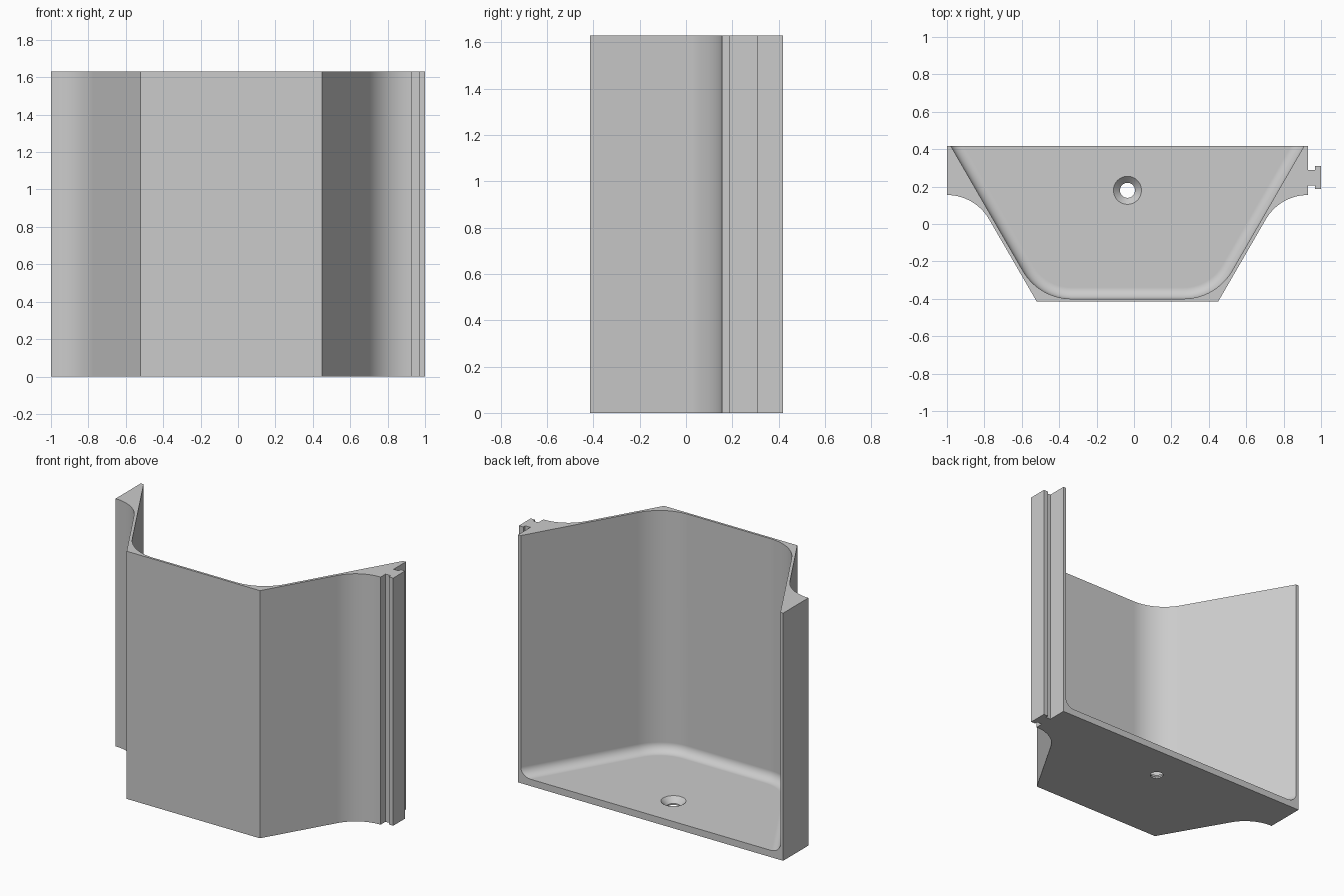
import bpy
import bmesh
from math import radians, sin, cos, tan, pi

if "Cube" in bpy.data.objects:
    bpy.data.objects.remove(bpy.data.objects["Cube"])

HEIGHT, BACK, FRONT = 1.63, 0.418, -0.415
MID = -0.035                    # symmetry line of the tray
FLOOR, FILLET = 0.045, 0.06
SLOPE = tan(radians(60))        # side walls lean out at 60 degrees

grey = bpy.data.materials.new("light grey")
grey.use_nodes = True
colour = (0.6, 0.6, 0.6, 1)
grey.diffuse_color = colour
grey.node_tree.nodes["Principled BSDF"].inputs["Base Color"].default_value = colour


def arc(cx, cy, r, start, end, steps=14):
    angles = [radians(start + (end - start) * i / steps) for i in range(steps + 1)]
    return [(cx + r * cos(a), cy + r * sin(a)) for a in angles]


def mirrored(half):
    """Close a right-hand half profile about the symmetry line."""
    right = [(MID + x, y) for x, y in half]
    left = [(MID - x, y) for x, y in reversed(half)]
    return right + left


def loft(name, rings):
    """Solid through a stack of (profile, z) rings."""
    bm = bmesh.new()
    loops = [[bm.verts.new((x, y, z)) for x, y in pts] for pts, z in rings]
    n = len(loops[0])
    for low, high in zip(loops, loops[1:]):
        for i in range(n):
            j = (i + 1) % n
            bm.faces.new((low[i], low[j], high[j], high[i]))
    bm.faces.new(loops[0][::-1])
    bm.faces.new(loops[-1])
    bmesh.ops.recalc_face_normals(bm, faces=bm.faces[:])
    mesh = bpy.data.meshes.new(name)
    bm.to_mesh(mesh)
    bm.free()
    mesh.materials.append(grey)
    obj = bpy.data.objects.new(name, mesh)
    bpy.context.collection.objects.link(obj)
    return obj


def activate(obj):
    bpy.ops.object.select_all(action="DESELECT")
    obj.select_set(True)
    bpy.context.view_layer.objects.active = obj


def cut(target, cutter):
    cutter.hide_render = True
    mod = target.modifiers.new("cut", "BOOLEAN")
    mod.operation = "DIFFERENCE"
    mod.solver = "EXACT"
    mod.object = cutter
    activate(target)
    bpy.ops.object.modifier_apply(modifier=mod.name)
    bpy.data.objects.remove(cutter)


def cavity_profile(inset):
    """Inside outline, moved inward from the walls."""
    y0 = -0.40 + inset
    r = 0.30 - inset
    shift = inset / sin(radians(60))
    width = lambda y: 0.945 - (BACK - y) / SLOPE - shift
    cx = width(y0) - r * tan(radians(30))
    return mirrored(arc(cx, y0 + r, r, -90, -30) + [(width(0.6), 0.6)])


# Outer shell with concave flares running into the side ears
ear_r = 0.26
outer = mirrored([(0.485, FRONT)] + arc(0.965, 0.155 - ear_r, ear_r, 150, 90)
                 + [(0.965, BACK)])
body = loft("tray_body", [(outer, 0), (outer, HEIGHT)])

# Open-backed cavity with a rounded floor edge
rings = []
for i in range(9):
    a = pi / 2 * i / 8
    rings.append((cavity_profile(FILLET * (1 - sin(a))), FLOOR + FILLET * (1 - cos(a))))
rings.append((cavity_profile(0), HEIGHT + 0.2))
cut(body, loft("cavity_cutter", rings))

# Countersunk screw hole in the floor
circle = lambda r: arc(MID, 0.18, r, 0, 360 - 360 / 48, 47)
hole = [(0.04, -0.1), (0.04, FLOOR - 0.035), (0.075, FLOOR), (0.075, FLOOR + 0.05)]
cut(body, loft("hole_cutter", [(circle(r), z) for r, z in hole]))

# T-shaped joining rail on the left ear
rail_half = [(0.925, 0.042), (0.968, 0.042), (0.968, 0.062), (1.0, 0.062)]
rail_y = 0.248
rail = ([(x, rail_y - d) for x, d in rail_half]
        + [(x, rail_y + d) for x, d in reversed(rail_half)])
joining_rail = loft("joining_rail", [(rail, 0), (rail, HEIGHT)])

# Smooth curves while keeping flats and edges crisp
for obj in (body, joining_rail):
    activate(obj)
    bpy.ops.object.shade_smooth_by_angle(angle=radians(30))
    mod = obj.modifiers.new("even_shading", "WEIGHTED_NORMAL")
    mod.keep_sharp = True
